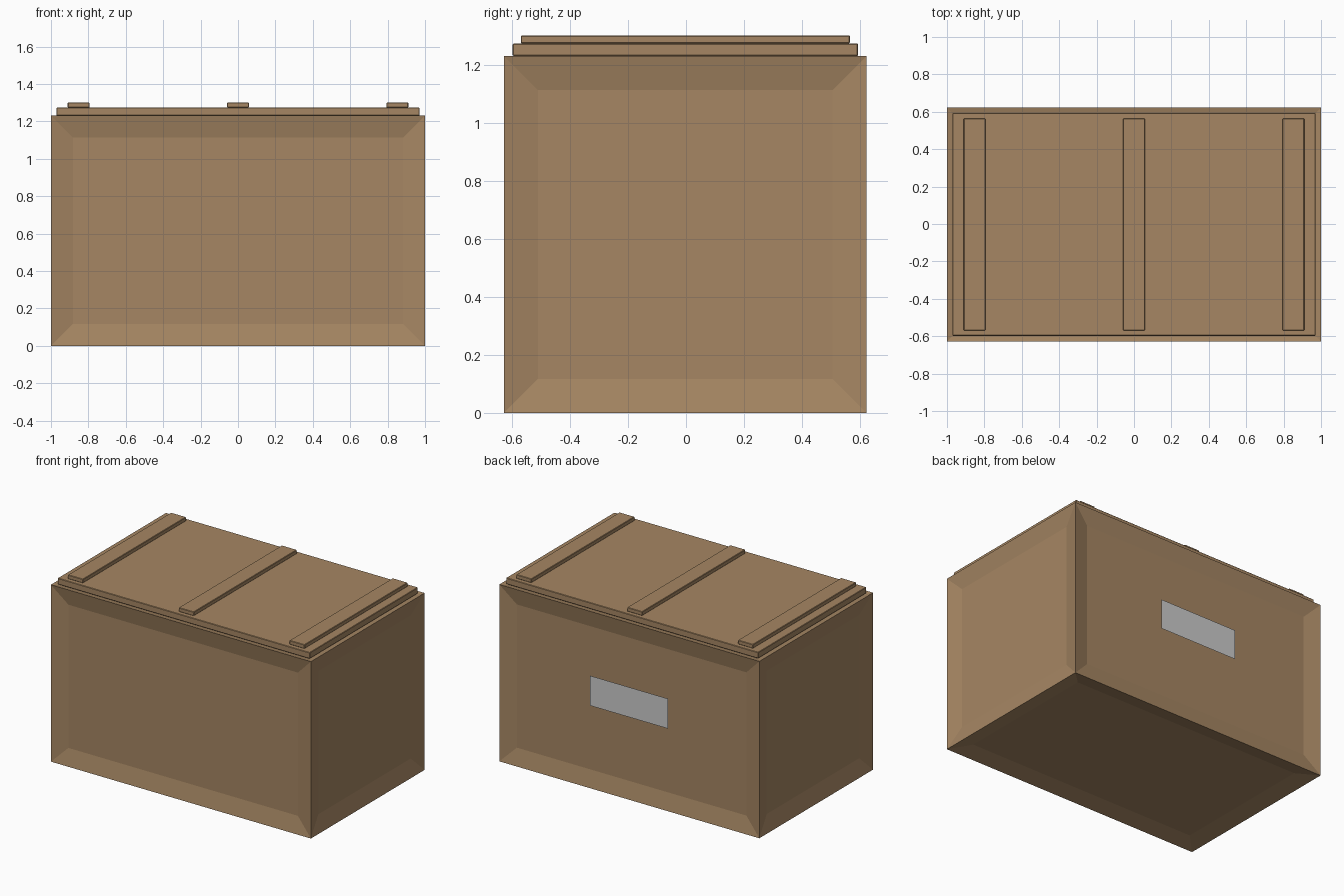
import bpy, bmesh
from mathutils import Vector

if "Cube" in bpy.data.objects:
    bpy.data.objects.remove(bpy.data.objects["Cube"])

YC = -0.0025   # crate centre in y (the label stands slightly proud at the back)

wood = bpy.data.materials.new("wood")
wood.diffuse_color = (0.38, 0.24, 0.125, 1)
wood.use_nodes = True
wood.node_tree.nodes["Principled BSDF"].inputs["Base Color"].default_value = wood.diffuse_color


def finish(name, bm, mat=None):
    mesh = bpy.data.meshes.new(name)
    bm.to_mesh(mesh)
    bm.free()
    obj = bpy.data.objects.new(name, mesh)
    bpy.context.collection.objects.link(obj)
    if mat:
        mesh.materials.append(mat)
    return obj


def box_mesh(size, centre):
    bm = bmesh.new()
    bmesh.ops.create_cube(bm, size=1)
    bmesh.ops.scale(bm, vec=size, verts=bm.verts)
    bmesh.ops.translate(bm, vec=centre, verts=bm.verts)
    return bm


def board(name, size, centre):
    # plank with slightly eased edges
    bm = box_mesh(size, centre)
    bmesh.ops.bevel(bm, geom=bm.edges[:], offset=0.003, segments=1,
                    affect='EDGES', profile=0.5)
    return finish(name, bm, wood)


# crate body with a recessed panel in every face
bm = box_mesh((2, 1.25, 1.23), (0, YC, 0.615))
panels = bm.faces[:]
bmesh.ops.inset_individual(bm, faces=panels, thickness=0.117, use_even_offset=True)
for f in panels:
    step = -0.025 * f.normal
    bmesh.ops.translate(bm, vec=step, verts=f.verts[:])
finish("crate_body", bm, wood)

# lid
board("lid", (1.94, 1.19, 0.043), (0, YC, 1.2515))

# lid battens
for name, x in (("left", -0.8525), ("middle", 0), ("right", 0.8525)):
    board("lid_batten_" + name, (0.116, 1.134, 0.028), (x, YC, 1.287))

# blank label, a flat sheet just proud of the back frame
bm = bmesh.new()
corners = [(0.3, 0.577), (-0.3, 0.577), (-0.3, 0.785), (0.3, 0.785)]
bm.faces.new([bm.verts.new(Vector((x, 0.627, z))) for x, z in corners])
bm.normal_update()
finish("back_label", bm)
